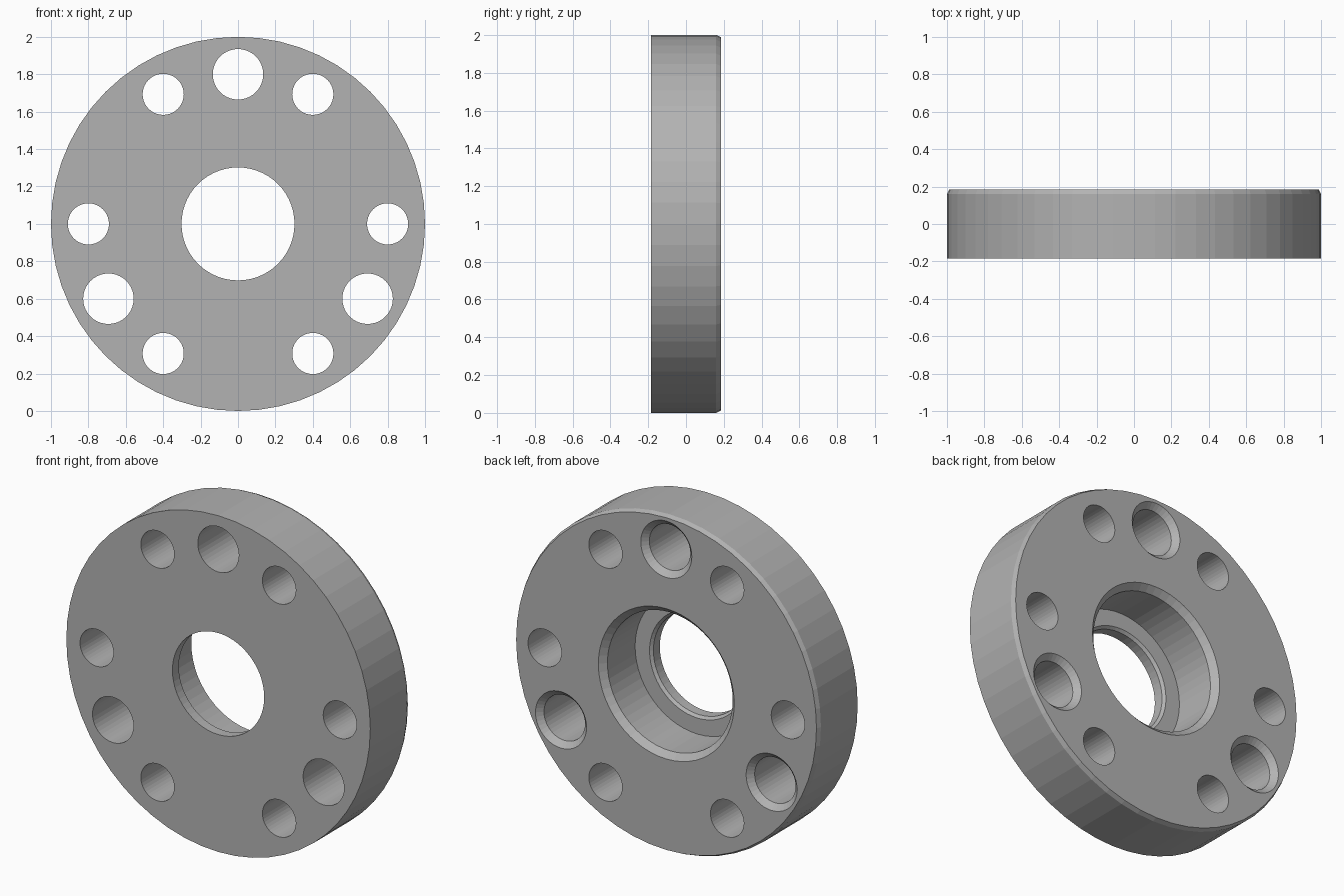
import bpy, bmesh
from math import sin, cos, pi, radians

cube = bpy.data.objects.get("Cube")
if cube:
    bpy.data.objects.remove(cube, do_unlink=True)

HALF = 0.185      # half of the thickness
BOLT_R = 0.8      # bolt circle radius

steel = bpy.data.materials.new("plain_grey")
steel.use_nodes = True
grey = (0.45, 0.45, 0.45, 1)
steel.diffuse_color = grey
steel.node_tree.nodes["Principled BSDF"].inputs["Base Color"].default_value = grey


def lathe(name, profile, segments, x=0, z=1, closed=False):
    """Spin an (r, y) profile about the y axis; open profiles get end caps."""
    bm = bmesh.new()
    rings = [[bm.verts.new((x + r * cos(2 * pi * i / segments), y,
                            z + r * sin(2 * pi * i / segments)))
              for i in range(segments)] for r, y in profile]
    pairs = list(zip(rings, rings[1:]))
    if closed:
        pairs.append((rings[-1], rings[0]))
    else:
        bm.faces.new(rings[0])
        bm.faces.new(rings[-1])
    for a, b in pairs:
        for i in range(segments):
            j = (i + 1) % segments
            bm.faces.new((a[i], a[j], b[j], b[i]))
    bmesh.ops.recalc_face_normals(bm, faces=bm.faces)
    mesh = bpy.data.meshes.new(name)
    bm.to_mesh(mesh)
    bm.free()
    mesh.materials.append(steel)
    obj = bpy.data.objects.new(name, mesh)
    bpy.context.collection.objects.link(obj)
    return obj


# Disc with a stepped, chamfered centre bore and a chamfered back rim
disc = lathe("flange_disc", [
    (0.302, -HALF), (1.0, -HALF), (1.0, HALF - 0.025), (0.988, HALF),
    (0.447, HALF), (0.412, HALF - 0.035), (0.412, -0.11),
    (0.317, -0.11), (0.302, -0.125)], 56, closed=True)

# Six plain holes, and three larger ones countersunk at the back
plain = [(0.11, -0.3), (0.11, 0.3)]
countersunk = [(0.135, -0.3), (0.135, HALF - 0.033), (0.168, HALF), (0.168, 0.3)]
holes = [(a, plain) for a in range(0, 360, 60)]
holes += [(a, countersunk) for a in (90, 210, 330)]

cutters = []
for angle, profile in holes:
    t = radians(angle)
    cutter = lathe("hole_cutter", profile, 40, BOLT_R * cos(t), 1 + BOLT_R * sin(t))
    cutter.hide_render = True
    cutters.append(cutter)
    mod = disc.modifiers.new("hole", "BOOLEAN")
    mod.operation = "DIFFERENCE"
    mod.solver = "EXACT"
    mod.object = cutter

# Bake the cuts and drop the cutters
bpy.context.view_layer.update()
evaluated = disc.evaluated_get(bpy.context.evaluated_depsgraph_get())
baked = bpy.data.meshes.new_from_object(evaluated)
disc.modifiers.clear()
disc.data = baked
for cutter in cutters:
    bpy.data.objects.remove(cutter, do_unlink=True)
